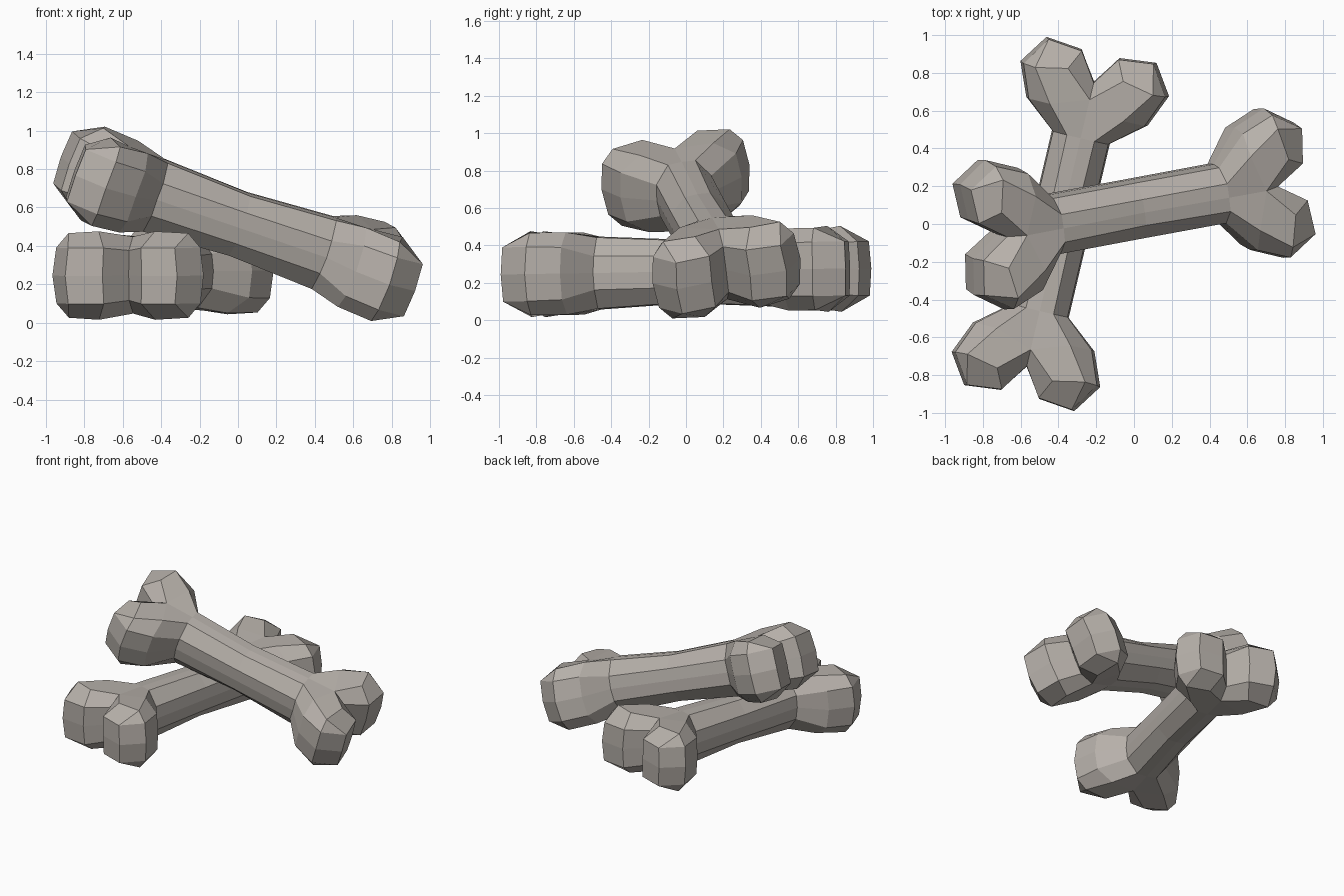
import bpy
import bmesh
from math import radians
from mathutils import Euler

cube = bpy.data.objects.get("Cube")
if cube:
    bpy.data.objects.remove(cube)

mat = bpy.data.materials.new("bone_grey")
mat.use_nodes = True
colour = (0.47, 0.435, 0.40, 1)
mat.diffuse_color = colour
mat.node_tree.nodes["Principled BSDF"].inputs["Base Color"].default_value = colour

# One eighth of a bone: side rim, crest of the upper face, and centre line
RIM = [(0, .15, .085), (.47, .15, .09), (.61, .315, .14), (.785, .385, .145),
       (.94, .285, .145), (.92, .1, .145), (.77, 0, .13)]
CREST = [(0, .07, .165), (.47, .075, .19), (.61, .2, .22), (.78, .32, .22),
         (.815, .15, .23), (.68, 0, .20)]
CENTRE = [(0, 0, .17), (.47, 0, .195)]


def make_bone(name, location, rotation):
    bm = bmesh.new()
    rim = [bm.verts.new(p) for p in RIM]
    crest = [bm.verts.new(p) for p in CREST]
    mid0, mid1 = [bm.verts.new(p) for p in CENTRE]
    # Belt around the middle, bulging slightly past the rim
    belt = [bm.verts.new((x * 1.008, y * 1.05, 0)) for x, y, z in RIM]

    for i in range(len(rim) - 1):
        bm.faces.new((belt[i], belt[i + 1], rim[i + 1], rim[i]))
    # Shoulder between rim and crest
    for i in range(3):
        bm.faces.new((rim[i], rim[i + 1], crest[i + 1], crest[i]))
    bm.faces.new((rim[3], rim[4], crest[3]))
    for i in (4, 5):
        bm.faces.new((rim[i], rim[i + 1], crest[i], crest[i - 1]))
    # Upper face of shaft and knuckle
    bm.faces.new((mid0, crest[0], crest[1], mid1))
    bm.faces.new((mid1, crest[1], crest[2], crest[5]))
    bm.faces.new((crest[5], crest[2], crest[3], crest[4]))
    bmesh.ops.recalc_face_normals(bm, faces=bm.faces)
    if sum(f.normal.z for f in bm.faces) < 0:
        bmesh.ops.reverse_faces(bm, faces=bm.faces)

    mesh = bpy.data.meshes.new(name)
    bm.to_mesh(mesh)
    bm.free()
    mesh.materials.append(mat)
    bone = bpy.data.objects.new(name, mesh)
    bpy.context.collection.objects.link(bone)
    mirror = bone.modifiers.new("mirror_eighths", 'MIRROR')
    mirror.use_axis = (True, True, True)
    mirror.merge_threshold = 0.001
    roll, pitch, yaw = (radians(a) for a in rotation)
    bone.location = location
    bone.rotation_euler = Euler((roll, pitch, yaw), 'XYZ')
    return bone


make_bone("lower_bone", (-.39, 0, .26), (0, -1, 76.7))
make_bone("upper_bone", (0, .08, .515), (10, 18.5, 10.5))
